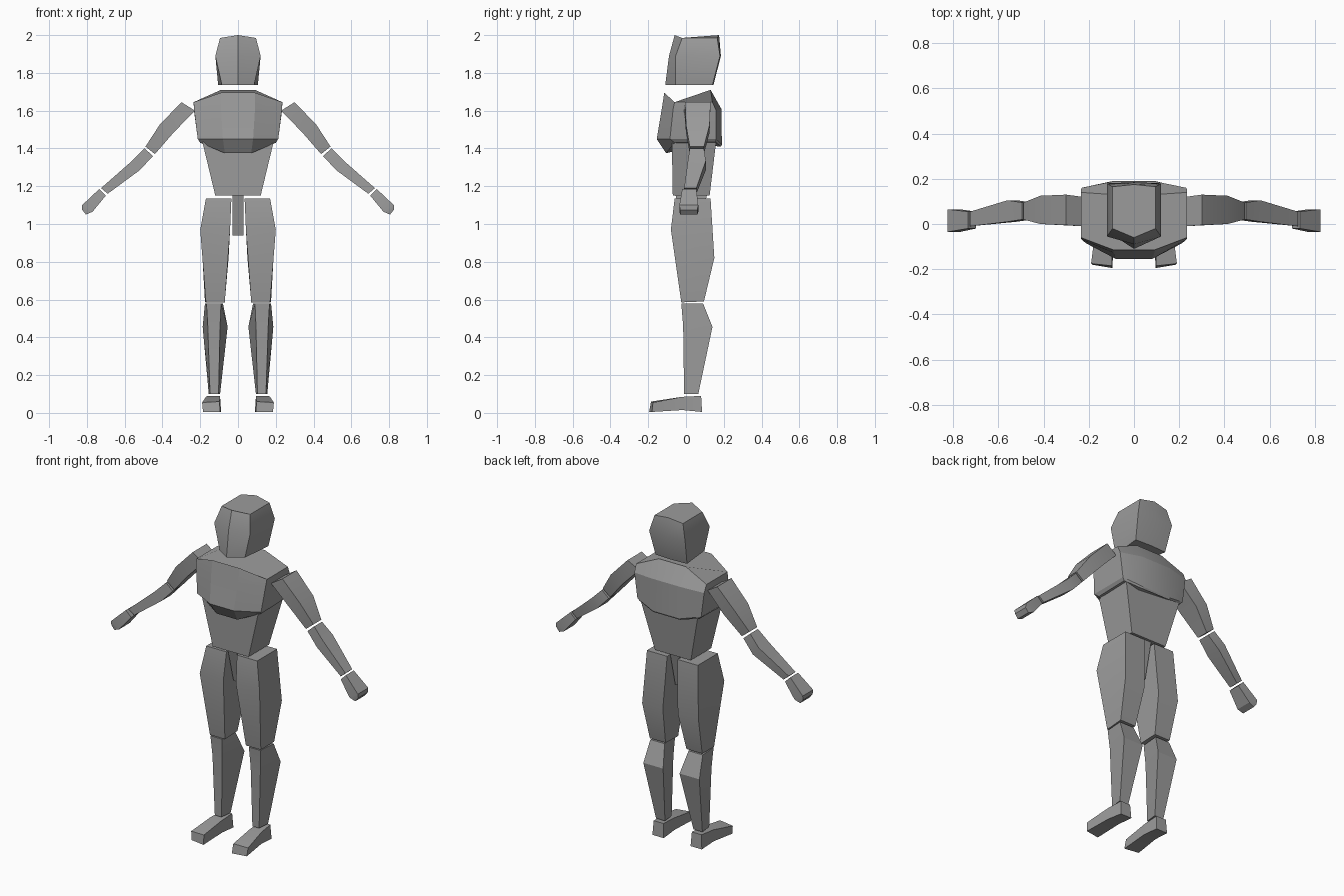
import bpy, bmesh, math

grey = bpy.data.materials.new("grey")
grey.diffuse_color = (0.33, 0.33, 0.33, 1)


def loft(name, rings, side=1, smooth=20):
    """Skin matching rings of points, cap both ends; side=-1 mirrors in x."""
    bm = bmesh.new()
    vs = [[bm.verts.new((x * side, y, z)) for x, y, z in r] for r in rings]
    n = len(rings[0])
    for a, b in zip(vs, vs[1:]):
        for i in range(n):
            j = (i + 1) % n
            bm.faces.new((a[i], a[j], b[j], b[i]))
    bm.faces.new(vs[0])
    bm.faces.new(vs[-1])
    bmesh.ops.recalc_face_normals(bm, faces=bm.faces)
    me = bpy.data.meshes.new(name)
    bm.to_mesh(me)
    bm.free()
    ob = bpy.data.objects.new(name, me)
    bpy.context.collection.objects.link(ob)
    me.materials.append(grey)
    bpy.context.view_layer.objects.active = ob
    ob.select_set(True)
    bpy.ops.object.shade_smooth_by_angle(angle=math.radians(smooth))
    ob.select_set(False)


def quad(front, back):
    """Ring from a front and a back edge, each (x0, x1, y, z)."""
    (a, b, y, z), (c, d, v, w) = front, back
    return [(a, y, z), (b, y, z), (d, v, w), (c, v, w)]


def bar(top, bottom):
    """Ring from an upper and a lower edge, each (x, z, y front, y back)."""
    (x, z, f, b), (u, w, g, c) = top, bottom
    return [(x, f, z), (x, b, z), (u, c, w), (u, g, w)]


def hexa(w_front, w_back, y_nose, y_front, y_back, y_rear, z, z_mid):
    return [(0, y_nose, z_mid), (w_front, y_front, z), (w_back, y_back, z),
            (0, y_rear, z_mid), (-w_back, y_back, z), (-w_front, y_front, z)]


def octa(front, front_side, back_side, back):
    """Symmetric eight point ring from four right-hand points."""
    half = [front, front_side, back_side, back]
    return half + [(-x, y, z) for x, y, z in reversed(half)]


# Head
loft("head", [
    hexa(.085, .105, -.11, -.055, .14, .145, 1.735, 1.735),
    hexa(.12, .12, -.09, -.055, .18, .185, 1.89, 1.89),
    hexa(.095, .095, -.06, -.02, .165, .175, 1.985, 2.0)], smooth=30)

# Chest
loft("chest", [
    octa((.07, -.105, 1.375), (.20, -.06, 1.43), (.20, .155, 1.435), (.09, .185, 1.41)),
    octa((.08, -.155, 1.45), (.213, -.085, 1.45), (.213, .16, 1.45), (.095, .19, 1.42)),
    octa((.09, -.128, 1.61), (.233, -.068, 1.61), (.233, .16, 1.60), (.10, .187, 1.61)),
    octa((.09, -.115, 1.695), (.235, -.06, 1.645), (.235, .14, 1.645), (.09, .13, 1.71))])

# Abdomen and pelvis
loft("abdomen", [
    quad((-.12, .12, -.07, 1.15), (-.12, .12, .125, 1.15)),
    quad((-.19, .19, -.075, 1.44), (-.19, .19, .16, 1.44))])
loft("pelvis", [
    quad((-.03, .03, .0, .94), (-.03, .03, .06, .94)),
    quad((-.03, .03, -.055, 1.15), (-.03, .03, .11, 1.15))])

# Limbs
for side, label in ((1, "right"), (-1, "left")):
    loft(label + "_thigh", [
        quad((.07, .17, -.025, .585), (.07, .175, .095, .59)),
        quad((.042, .2, -.08, .97), (.05, .188, .15, .82)),
        quad((.035, .17, -.06, 1.135), (.035, .17, .13, 1.135))], side)
    loft(label + "_shin", [
        quad((.103, .148, -.01, .1), (.095, .155, .065, .1)),
        quad((.095, .16, -.015, .46), (.055, .187, .14, .455)),
        quad((.09, .167, -.025, .58), (.08, .175, .09, .58))], side)
    loft(label + "_foot", [
        [(.095, -.195, .005), (.185, -.18, .005), (.19, -.175, .055), (.098, -.185, .06)],
        [(.09, -.02, .015), (.17, -.02, .015), (.17, -.02, .085), (.095, -.02, .085)],
        [(.09, .085, .005), (.165, .085, .005), (.16, .08, .09), (.095, .08, .09)]], side)
    loft(label + "_upper_arm", [
        bar((.30, 1.645, -.005, .13), (.228, 1.60, -.01, .12)),
        bar((.415, 1.525, .0, .125), (.34, 1.485, .0, .125)),
        bar((.49, 1.41, .02, .095), (.44, 1.37, .02, .095))], side)
    loft(label + "_forearm", [
        bar((.495, 1.40, .02, .095), (.45, 1.36, .02, .095)),
        bar((.56, 1.335, .01, .105), (.52, 1.285, .01, .105)),
        bar((.725, 1.19, -.01, .055), (.69, 1.16, -.005, .055))], side)
    loft(label + "_hand", [
        bar((.735, 1.185, -.02, .055), (.70, 1.15, -.02, .055)),
        bar((.825, 1.10, -.035, .065), (.77, 1.065, -.035, .065)),
        bar((.825, 1.075, -.03, .06), (.805, 1.05, -.03, .06))], side)
